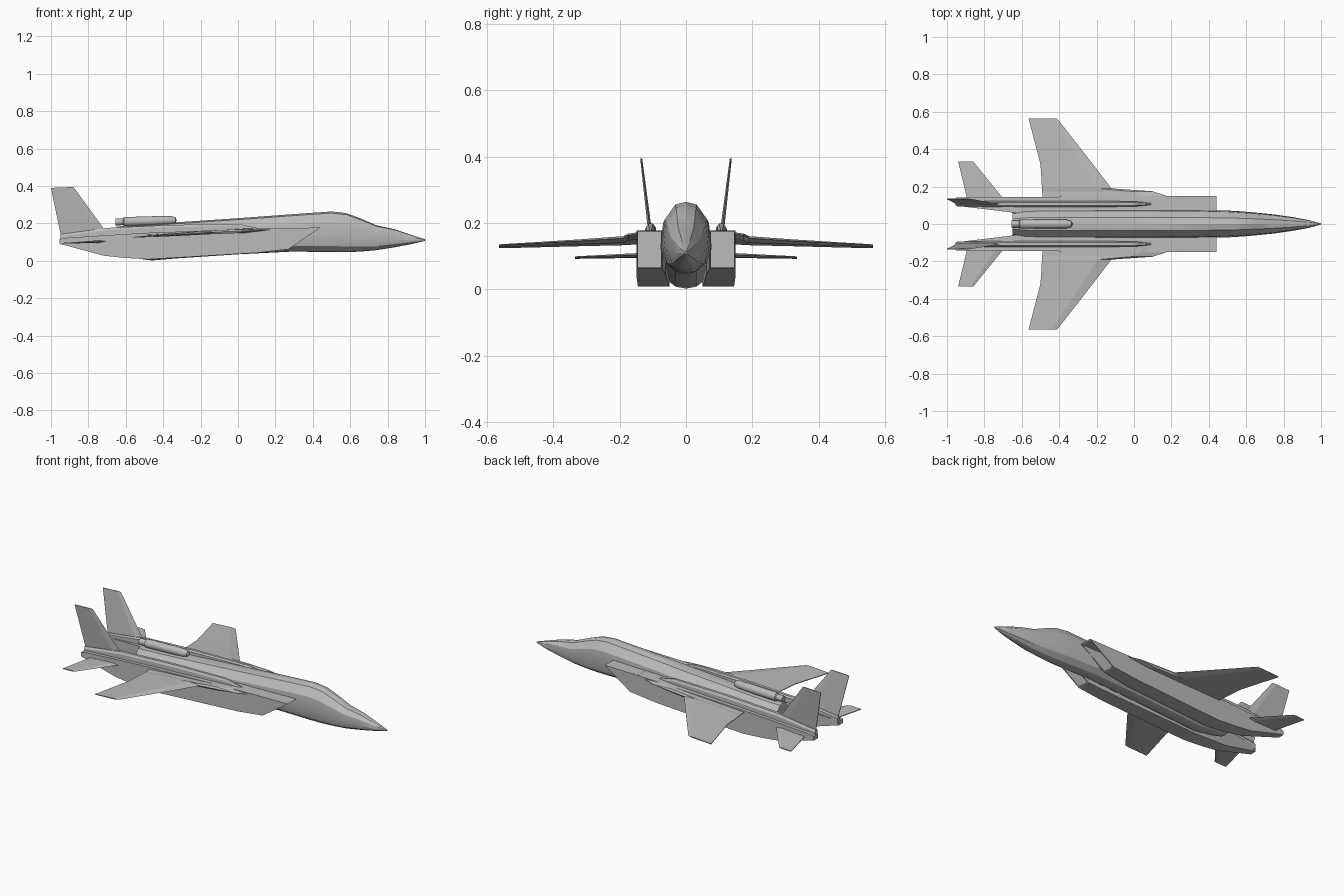
import bpy, bmesh, math
from mathutils import Vector

grey = bpy.data.materials.new("light grey")
grey.diffuse_color = (0.5, 0.5, 0.5, 1)


def loft(name, rings, smooth=0, inlet=False):
    """Skin a list of equal-length point rings and cap both ends."""
    bm = bmesh.new()
    loops = [[bm.verts.new(p) for p in r] for r in rings]
    n = len(rings[0])
    for a, b in zip(loops, loops[1:]):
        for i in range(n):
            j = (i + 1) % n
            bm.faces.new((a[i], a[j], b[j], b[i]))
    mouth = bm.faces.new(loops[0][::-1])
    bm.faces.new(loops[-1])
    bmesh.ops.recalc_face_normals(bm, faces=bm.faces[:])
    if inlet:
        # thin lip, then a duct pushed back to an upright wall
        bmesh.ops.inset_region(bm, faces=[mouth], thickness=0.008)
        new = bmesh.ops.extrude_discrete_faces(bm, faces=[mouth])["faces"][0]
        for v in new.verts:
            v.co.x = 0.22
    bmesh.ops.remove_doubles(bm, verts=bm.verts[:], dist=1e-5)
    me = bpy.data.meshes.new(name)
    bm.to_mesh(me)
    bm.free()
    me.materials.append(grey)
    ob = bpy.data.objects.new(name, me)
    bpy.context.collection.objects.link(ob)
    if smooth:
        bpy.ops.object.select_all(action='DESELECT')
        ob.select_set(True)
        bpy.context.view_layer.objects.active = ob
        bpy.ops.object.shade_smooth_by_angle(angle=math.radians(smooth))
    return ob


def flip(rings, s):
    return [[(p[0], p[1] * s, p[2]) for p in r] for r in rings]


def blade(stations, normal):
    """Thin aerofoil rings from (leading point, trailing point, thickness)."""
    rings, n = [], Vector(normal)
    for le, te, t in stations:
        a, b = Vector(le), Vector(te)
        m = a.lerp(b, 0.2)
        rings.append([a, m + n * t / 2, b + n * 0.002, b - n * 0.002, m - n * t / 2])
    return rings


# Fuselage: x, half width, bottom, top
body = [(1.0, 0.003, 0.107, 0.115), (0.93, 0.022, 0.09, 0.138), (0.84, 0.038, 0.073, 0.168),
        (0.74, 0.052, 0.057, 0.19), (0.66, 0.06, 0.05, 0.225), (0.58, 0.067, 0.046, 0.255),
        (0.5, 0.072, 0.046, 0.264), (0.3, 0.077, 0.05, 0.25), (0.0, 0.078, 0.035, 0.228),
        (-0.33, 0.078, 0.013, 0.206), (-0.46, 0.078, 0.002, 0.198), (-0.58, 0.074, 0.018, 0.19),
        (-0.65, 0.06, 0.035, 0.183)]
half = [(0, 1), (0.45, 0.96), (0.9, 0.75), (1, 0.4), (0.8, 0.15), (0.4, 0.03), (0, 0)]
section = half + [(-y, z) for y, z in half[-2:0:-1]]
loft("fuselage", [[(x, w * y, zb + (zt - zb) * z) for y, z in section]
                  for x, w, zb, zt in body], 25)

# Engine pod on the spine
pod = [(-0.33, 0.006), (-0.335, 0.016), (-0.36, 0.023), (-0.42, 0.025), (-0.61, 0.025),
       (-0.615, 0.018), (-0.655, 0.018)]
loft("spine_pod", [[(x, r * math.cos(a * math.tau / 12),
                     0.217 + 0.03 * (x + 0.34) + r * math.sin(a * math.tau / 12))
                    for a in range(12)] for x, r in pod], 40)

# Nacelle: bottom x, top x, inner y, outer y, bottom z, top z
nacelle = [(0.27, 0.44, 0.07, 0.15, 0.062, 0.178), (0.1, 0.1, 0.06, 0.15, 0.043, 0.172),
           (-0.48, -0.48, 0.05, 0.145, 0.008, 0.15), (-0.62, -0.62, 0.058, 0.144, 0.017, 0.142),
           (-0.72, -0.72, 0.07, 0.143, 0.028, 0.136), (-0.93, -0.93, 0.095, 0.142, 0.085, 0.122),
           (-0.955, -0.955, 0.1, 0.14, 0.09, 0.115)]
nacelle = [[(xb, yi, zb), (xb, yo, zb), (xt, yo, zt), (xt, yi, zt)]
           for xb, xt, yi, yo, zb, zt in nacelle]

# Shoulder fairing carrying the fin: x, half width, bottom, top
rail = [(0.1, 0.004, 0.165, 0.176), (0.0, 0.014, 0.15, 0.198), (-0.35, 0.017, 0.14, 0.192),
        (-0.7, 0.017, 0.12, 0.176), (-0.95, 0.012, 0.1, 0.142)]
rail = [[(x, 0.107 - w, zb), (x, 0.107 - w, zt - 0.008), (x, 0.107 - w / 2, zt),
         (x, 0.107 + w / 2, zt), (x, 0.107 + w, zt - 0.012), (x, 0.107 + w, zb)]
        for x, w, zb, zt in rail]

# Wing with root strake
wing = blade([((0.18, 0.13, 0.168), (-0.49, 0.13, 0.137), 0.022),
              ((0.17, 0.152, 0.166), (-0.49, 0.152, 0.137), 0.022),
              ((0.1, 0.175, 0.163), (-0.491, 0.175, 0.136), 0.02),
              ((-0.12, 0.19, 0.154), (-0.492, 0.19, 0.135), 0.02),
              ((-0.22, 0.32, 0.146), (-0.5, 0.32, 0.132), 0.015),
              ((-0.4, 0.55, 0.134), (-0.56, 0.55, 0.126), 0.008),
              ((-0.412, 0.564, 0.134), (-0.565, 0.564, 0.126), 0.006)], (0, 0, 1))

tailplane = blade([((-0.69, 0.125, 0.105), (-0.89, 0.125, 0.097), 0.014),
                   ((-0.86, 0.335, 0.097), (-0.94, 0.335, 0.094), 0.006)], (0, 0, 1))

fin = blade([((-0.69, 0.105, 0.15), (-0.945, 0.105, 0.12), 0.012),
             ((-0.72, 0.108, 0.176), (-0.95, 0.108, 0.15), 0.012),
             ((-0.88, 0.135, 0.395), (-1.0, 0.135, 0.39), 0.006)], (0, 1, 0))

for side, s in (("left", 1), ("right", -1)):
    loft(side + "_nacelle", flip(nacelle, s), inlet=True)
    loft(side + "_fin_fairing", flip(rail, s), 20)
    loft(side + "_wing", flip(wing, s))
    loft(side + "_tailplane", flip(tailplane, s))
    loft(side + "_fin", flip(fin, s))
